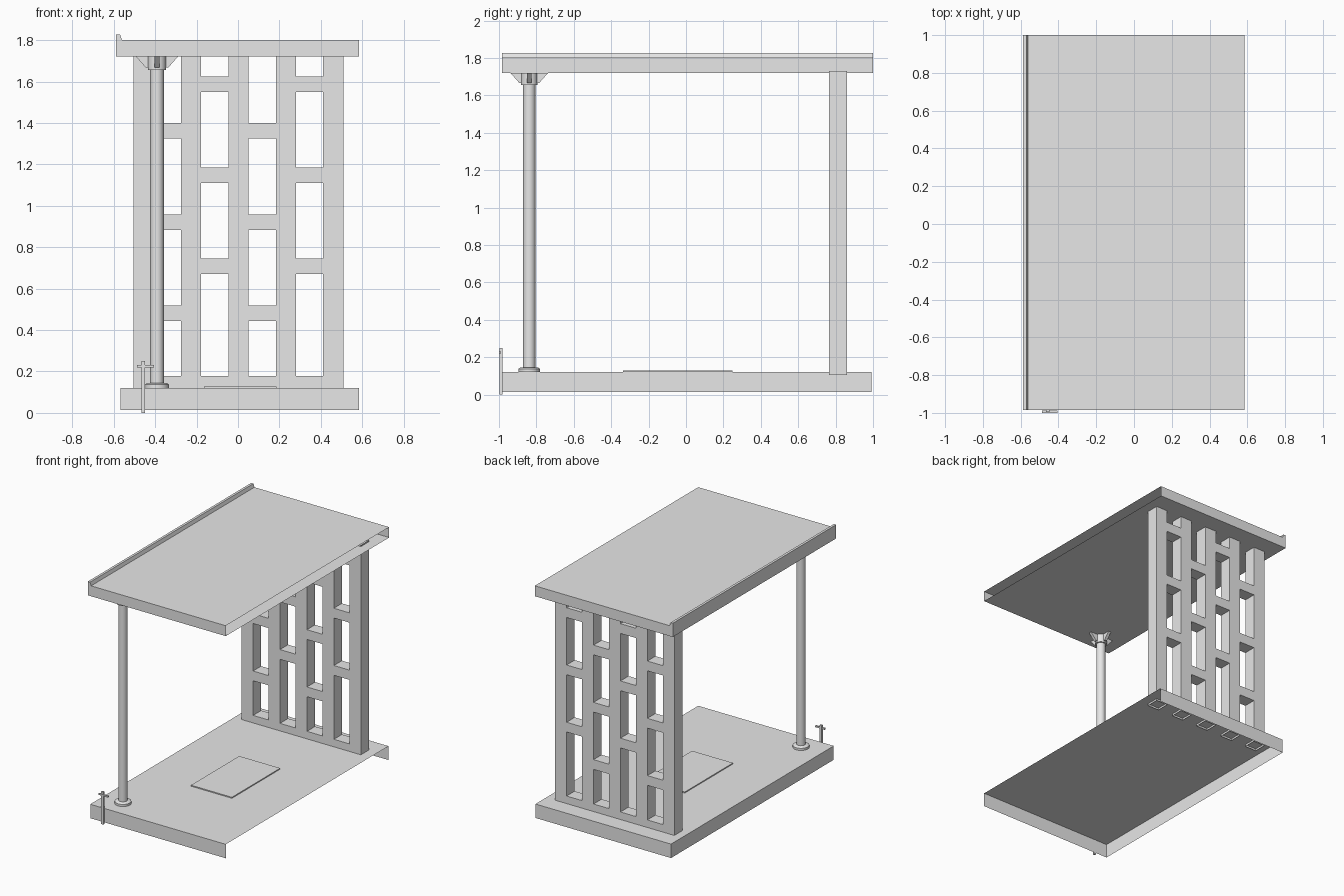
import bpy, bmesh, math

if "Cube" in bpy.data.objects:
    bpy.data.objects.remove(bpy.data.objects["Cube"], do_unlink=True)

GREY = (0.8, 0.8, 0.8, 1)
concrete = bpy.data.materials.new("plain_grey")
concrete.diffuse_color = GREY
concrete.use_nodes = True
concrete.node_tree.nodes["Principled BSDF"].inputs["Base Color"].default_value = GREY


def finish(bm, name):
    mesh = bpy.data.meshes.new(name)
    bm.to_mesh(mesh)
    bm.free()
    mesh.materials.append(concrete)
    ob = bpy.data.objects.new(name, mesh)
    bpy.context.collection.objects.link(ob)
    return ob


def box(name, x, y, z, open_sides=()):
    """Box between (min, max) pairs; open_sides lists (axis, sign) faces left out."""
    bm = bmesh.new()
    bmesh.ops.create_cube(bm, size=1)
    gone = [f for f in bm.faces
            if any(f.normal[a] * s > 0.5 for a, s in open_sides)]
    bmesh.ops.delete(bm, geom=gone, context='FACES')
    for v in bm.verts:
        for i, (lo, hi) in enumerate((x, y, z)):
            v.co[i] = lo if v.co[i] < 0 else hi
    return finish(bm, name)


def prism(name, profile, place, depth):
    """Extrude a 2D profile; place maps profile (u, v) to a start point."""
    bm = bmesh.new()
    face = bm.faces.new([bm.verts.new(place(u, v)) for u, v in profile])
    ext = bmesh.ops.extrude_face_region(bm, geom=[face])
    verts = [g for g in ext["geom"] if isinstance(g, bmesh.types.BMVert)]
    bmesh.ops.translate(bm, verts=verts, vec=depth)
    bmesh.ops.recalc_face_normals(bm, faces=bm.faces)
    return finish(bm, name)


def cylinder(name, x, y, z0, z1, r0, r1=None, sides=24):
    bm = bmesh.new()
    bmesh.ops.create_cone(bm, cap_ends=True, segments=sides, radius1=r0,
                          radius2=r1 or r0, depth=z1 - z0)
    ob = finish(bm, name)
    ob.location = (x, y, (z0 + z1) / 2)
    bpy.ops.object.select_all(action='DESELECT')
    ob.select_set(True)
    bpy.context.view_layer.objects.active = ob
    bpy.ops.object.shade_smooth_by_angle(angle=math.radians(35))
    return ob


# Floor and roof shells, open on the left side
FLOOR, CEILING, ROOF = 0.12, 1.72, 1.80
box("floor", (-0.567, 0.585), (-0.984, 0.992), (0.013, FLOOR), [(0, 1), (2, -1)])
box("roof", (-0.588, 0.585), (-0.984, 1.0), (CEILING, ROOF), [(0, 1)])
prism("roof_lip", [(-0.588, ROOF), (-0.588, 1.826), (-0.569, 1.826), (-0.56, ROOF)],
      lambda u, v: (u, -0.984, v), (0, 1.984, 0))
box("floor_mat", (-0.163, 0.185), (-0.338, 0.248), (FLOOR, 0.128))

# Lattice screen: hollow uprights with staggered bars
HALF, PITCH, MID = 0.049, 0.229, 0.0025
DEPTH = (0.764, 0.862)
BAR, STEP = 0.075, 0.44
for i in range(5):
    cx = MID + (i - 2) * PITCH
    box(f"screen_upright_{i + 1}", (cx - HALF, cx + HALF), DEPTH, (0.105, 1.73),
        [(2, 1), (2, -1)])
    if i == 4:
        continue
    gap = (cx + HALF, cx + PITCH - HALF)
    ends = [(0, 1), (0, -1)]
    box(f"screen_sill_{i + 1}", gap, DEPTH, (FLOOR, 0.178), ends)
    start = 0.67 if i % 2 else 0.444
    for k in range(3):
        z = start + k * STEP
        box(f"screen_bar_{i + 1}_{k + 1}", gap, DEPTH, (z, z + BAR), ends)

# Corner post with base plate and finned head
PX, PY = -0.391, -0.838
cylinder("post", PX, PY, FLOOR, CEILING, 0.033)
cylinder("post_base", PX, PY, FLOOR, 0.137, 0.058)
cylinder("post_base_bevel", PX, PY, 0.137, 0.145, 0.058, 0.046)
cylinder("post_head", PX, PY, 1.655, CEILING, 0.044)
FIN = [(0.035, CEILING), (0.101, CEILING), (0.054, 1.667), (0.035, 1.667)]
for i in range(4):
    fin = prism(f"post_fin_{i + 1}", FIN, lambda u, v: (u, -0.011, v), (0, 0.022, 0))
    fin.location = (PX, PY, 0)
    fin.rotation_euler.z = i * math.pi / 2

# Water tap standing at the front edge
box("tap_pipe", (-0.466, -0.448), (-0.996, -0.982), (0, 0.25))
box("tap_handle", (-0.487, -0.406), (-1.0, -0.988), (0.22, 0.231))
